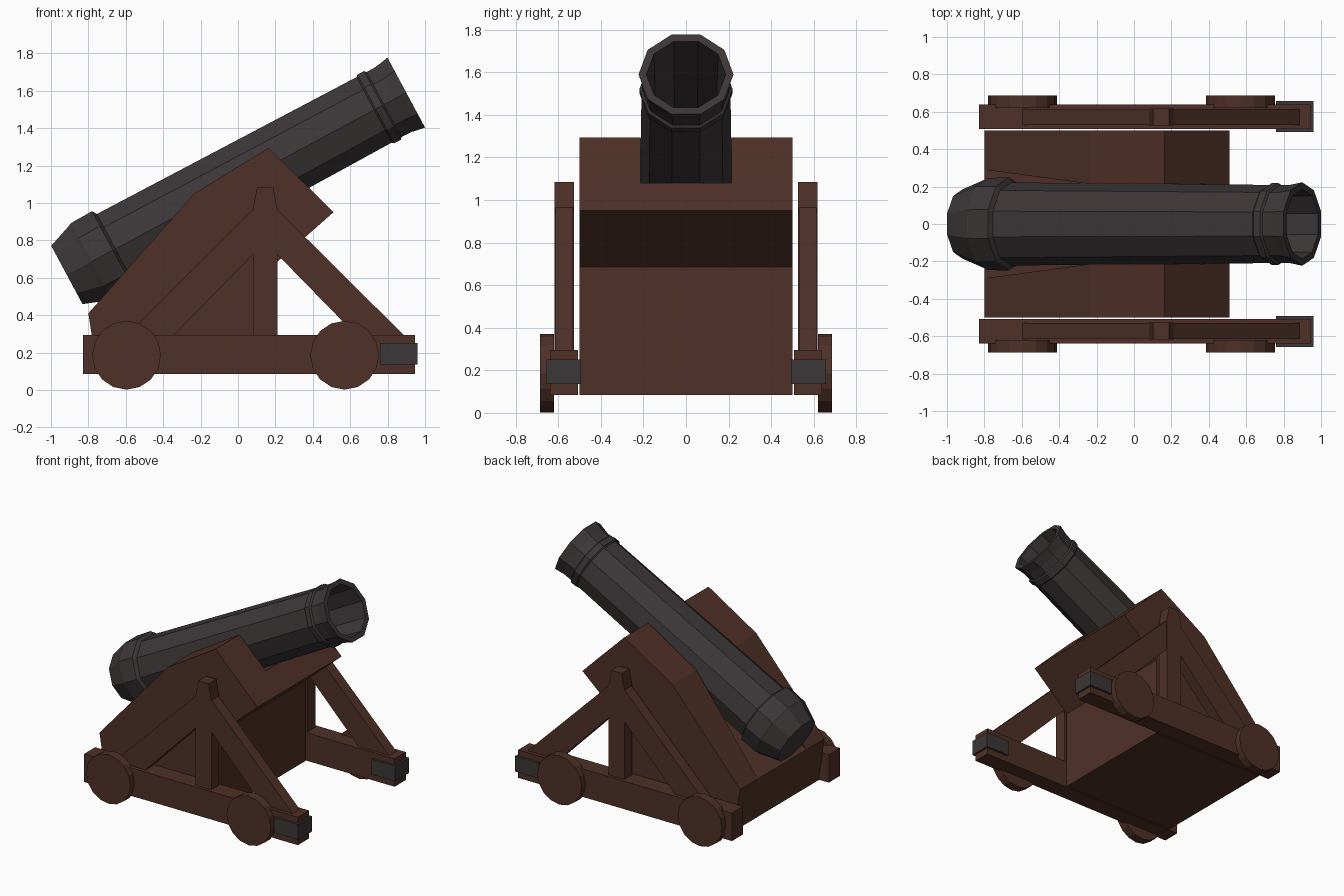
import bpy, bmesh, math
from mathutils import Matrix, Vector

if "Cube" in bpy.data.objects:
    bpy.data.objects.remove(bpy.data.objects["Cube"])


def material(name, rgb):
    m = bpy.data.materials.new(name)
    m.diffuse_color = (*rgb, 1)
    m.use_nodes = True
    m.node_tree.nodes["Principled BSDF"].inputs["Base Color"].default_value = m.diffuse_color
    return m


WOOD = material("dark brown wood", (0.078, 0.030, 0.020))
IRON = material("dark iron", (0.045, 0.037, 0.038))


def finish(bm, name, mat):
    bmesh.ops.recalc_face_normals(bm, faces=bm.faces)
    me = bpy.data.meshes.new(name)
    bm.to_mesh(me)
    bm.free()
    me.materials.append(mat)
    ob = bpy.data.objects.new(name, me)
    bpy.context.collection.objects.link(ob)
    return ob


def prism(name, profile, y0, y1, mat, inner=None):
    """Extrude an x-z profile from y0 to y1; inner maps a point index to its own y0."""
    bm = bmesh.new()
    inner = inner or {}
    a = [bm.verts.new((x, inner.get(i, y0), z)) for i, (x, z) in enumerate(profile)]
    b = [bm.verts.new((x, y1, z)) for x, z in profile]
    bm.faces.new(a)
    bm.faces.new(b)
    n = len(a)
    for i in range(n):
        j = (i + 1) % n
        bm.faces.new((a[i], a[j], b[j], b[i]))
    return finish(bm, name, mat)


def rect(x0, x1, z0, z1):
    return [(x0, z0), (x1, z0), (x1, z1), (x0, z1)]


def lathe(name, profile, sides, matrix, mat):
    """Revolve (distance, radius) points; both ends are capped."""
    bm = bmesh.new()
    rings = []
    for s, r in profile:
        rings.append([bm.verts.new(matrix @ Vector((s, r * math.cos(k * math.tau / sides),
                                                    r * math.sin(k * math.tau / sides))))
                      for k in range(sides)])
    for p, q in zip(rings, rings[1:]):
        for k in range(sides):
            j = (k + 1) % sides
            bm.faces.new((p[k], p[j], q[j], q[k]))
    bm.faces.new(rings[0])
    bm.faces.new(rings[-1])
    return finish(bm, name, mat)


# Barrel: ten-sided, tilted up, with breech band, muzzle ring and hollow bore
tilt = Matrix.Translation((-0.915, 0, 0.615)) @ Matrix.Rotation(-math.radians(28.25), 4, 'Y')
barrel_profile = [(0, 0.186), (0.135, 0.238), (0.15, 0.246), (0.28, 0.249), (0.295, 0.222),
                  (1.865, 0.209), (1.875, 0.219), (1.915, 0.219), (1.925, 0.207),
                  (1.985, 0.209), (2.06, 0.223), (2.06, 0.186), (1.2, 0.17)]
lathe("barrel", barrel_profile, 10, tilt, IRON)

# Carriage bed with a sloped floor under the barrel
prism("carriage_bed", [(-0.8, 0.41), (0.38, 1.08), (0.51, 0.95), (0.21, 0.685),
                       (0.21, 0.085), (-0.75, 0.085)], -0.5, 0.5, WOOD)

for side, s in (("left", 1), ("right", -1)):
    # Cheek beside the barrel, thinner at the rear
    prism(side + "_cheek", [(-0.8, 0.41), (-0.235, 1.05), (0.163, 1.294), (0.38, 1.08)],
          s * 0.214, s * 0.5, WOOD, inner={0: s * 0.29})
    # Side rail and its iron end cap
    prism(side + "_rail", rect(-0.83, 0.945, 0.085, 0.295), s * 0.508, s * 0.64, WOOD)
    prism(side + "_rail_cap", rect(0.76, 0.96, 0.135, 0.25), s * 0.493, s * 0.657, IRON)
    # Upright post with tapered top
    prism(side + "_post", [(0.08, 0.29), (0.21, 0.29), (0.21, 0.97), (0.188, 1.085),
                           (0.102, 1.085), (0.08, 0.97)], s * 0.527, s * 0.617, WOOD)
    # Braces mirrored about the post
    for end, d in (("front", 1), ("rear", -1)):
        pts = [(0.06, 0.97), (0.745, 0.29), (0.49, 0.29), (0.06, 0.73)]
        prism(f"{side}_{end}_brace", [(0.145 + d * x, z) for x, z in pts],
              s * 0.53, s * 0.614, WOOD)
    # Wheels
    for end, x in (("front", 0.57), ("rear", -0.596)):
        place = Matrix.Translation((x, s * 0.62, 0.186)) @ Matrix.Rotation(s * math.pi / 2, 4, 'Z')
        lathe(f"{side}_{end}_wheel", [(0, 0.184), (0.067, 0.184)], 16, place, WOOD)
